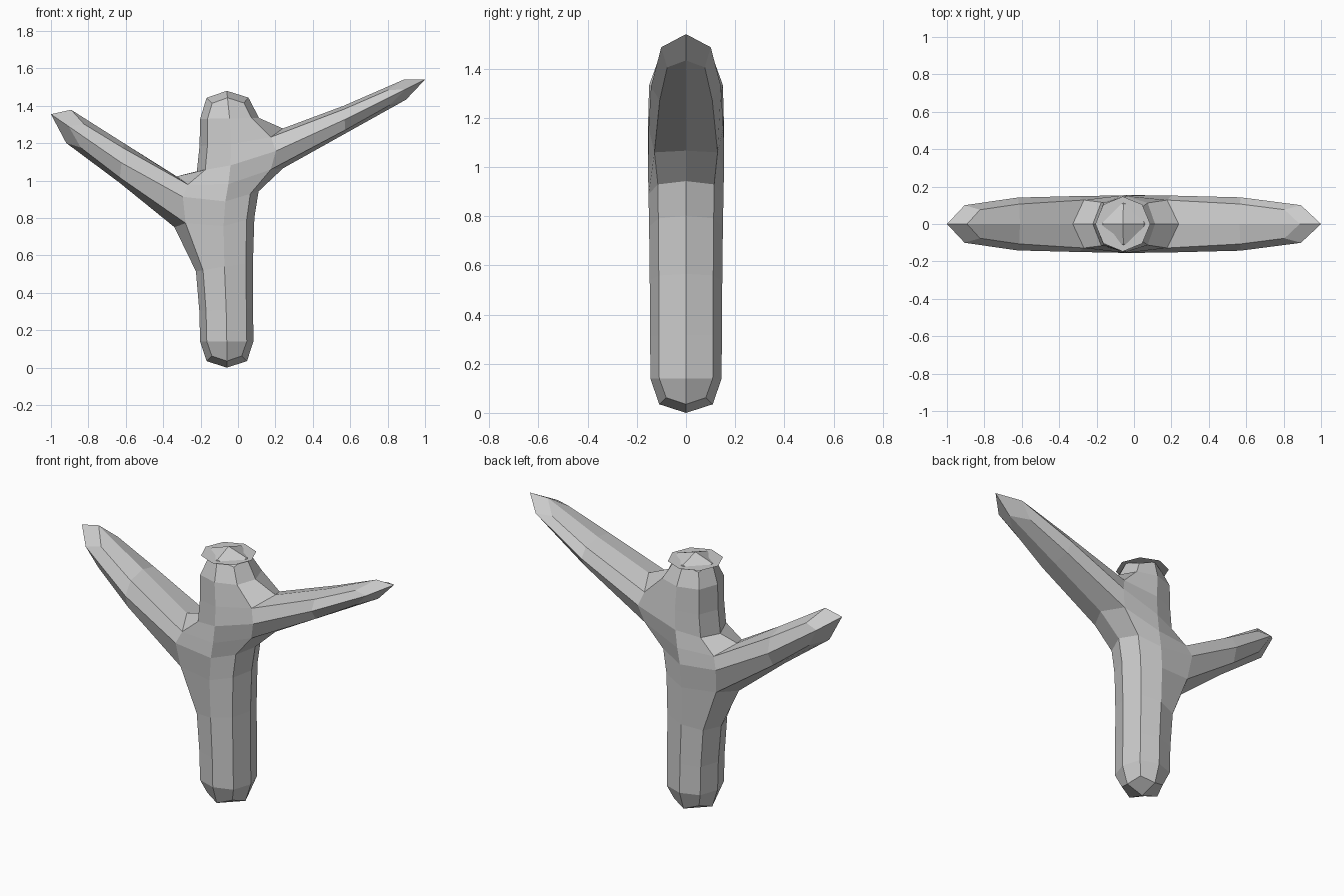
import bpy, bmesh

if "Cube" in bpy.data.objects:
    bpy.data.objects.remove(bpy.data.objects["Cube"])

# Trunk cage rings: (left x, left z, right x, right z, half depth)
RINGS = [
    (-0.205, 0.00, 0.085, 0.00, 0.145),
    (-0.20, 0.28, 0.08, 0.28, 0.145),
    (-0.25, 0.75, 0.08, 0.85, 0.15),
    (-0.24, 0.92, 0.14, 1.035, 0.155),
    (-0.20, 1.18, 0.14, 1.19, 0.155),
    (-0.205, 1.48, 0.085, 1.48, 0.145),
]
# Arm tips: (lower x, lower z, upper x, upper z)
LEFT_TIP = (-1.02, 1.23, -0.98, 1.48)
RIGHT_TIP = (1.01, 1.47, 0.99, 1.61)
TIP_DEPTH = 0.13


def finish(name, bm):
    bmesh.ops.recalc_face_normals(bm, faces=bm.faces[:])
    mesh = bpy.data.meshes.new(name)
    bm.to_mesh(mesh)
    bm.free()
    obj = bpy.data.objects.new(name, mesh)
    bpy.context.collection.objects.link(obj)
    return obj


def bridge(bm, a, b, skip=()):
    for i in range(4):
        if i not in skip:
            j = (i + 1) % 4
            bm.faces.new((a[i], a[j], b[j], b[i]))


# Branching trunk: rings ordered left-front, right-front, right-back, left-back
bm = bmesh.new()
loops = [[bm.verts.new(p) for p in ((lx, -d, lz), (rx, -d, rz), (rx, d, rz), (lx, d, lz))]
         for lx, lz, rx, rz, d in RINGS]
for k in range(5):
    skip = {2: (3,), 3: (1,)}.get(k, ())      # openings for the arms
    bridge(bm, loops[k], loops[k + 1], skip)
bm.faces.new(loops[0])
bm.faces.new(loops[-1])


# Arms grow out of the openings
def arm(k, i, tip):
    j = (i + 1) % 4
    root = [loops[k][i], loops[k][j], loops[k + 1][j], loops[k + 1][i]]
    end = []
    for n, v in enumerate(root):
        x, z = tip[:2] if n < 2 else tip[2:]
        end.append(bm.verts.new((x, TIP_DEPTH if v.co.y > 0 else -TIP_DEPTH, z)))
    bridge(bm, root, end)
    bm.faces.new(end)


arm(2, 3, LEFT_TIP)
arm(3, 1, RIGHT_TIP)
trunk = finish("branching_trunk", bm)
sub = trunk.modifiers.new("Faceted rounding", 'SUBSURF')
sub.levels = sub.render_levels = 1
sub.use_limit_surface = False

# Paper-thin octagonal plate around the trunk top
bm = bmesh.new()
bmesh.ops.create_circle(bm, cap_ends=True, segments=8, radius=0.147)
plate = finish("top_plate", bm)
plate.location = (-0.06, 0, 1.438)
